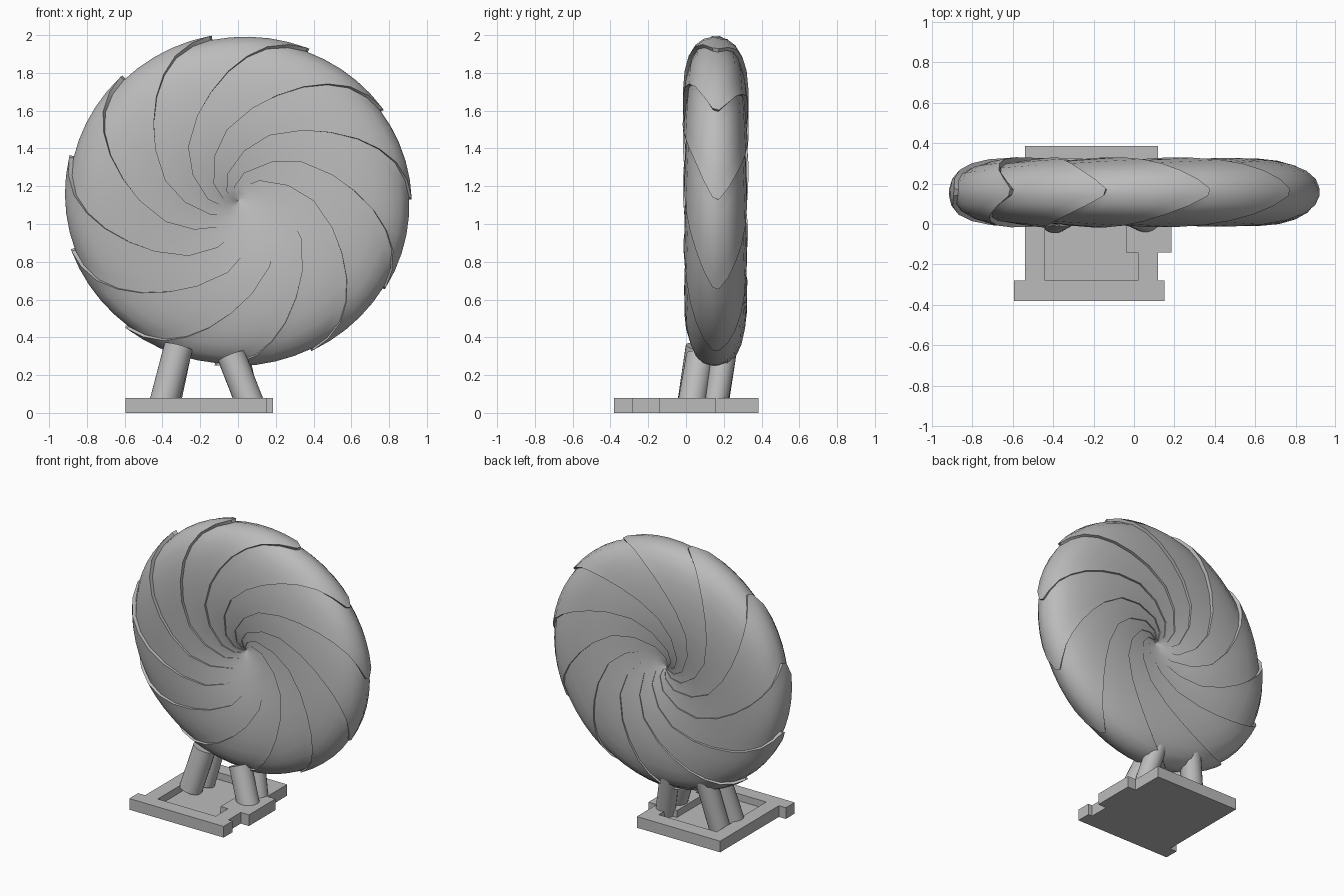
import bpy, bmesh
from math import radians, cos, sin
from mathutils import Vector

cube = bpy.data.objects.get("Cube")
if cube:
    bpy.data.objects.remove(cube, do_unlink=True)

grey = bpy.data.materials.new("plain_grey")
grey.use_nodes = True
grey.diffuse_color = (0.5, 0.5, 0.5, 1)
grey.node_tree.nodes["Principled BSDF"].inputs["Base Color"].default_value = (0.5, 0.5, 0.5, 1)


def finish(bm, name, smooth=False):
    """Turn a bmesh into a named grey object."""
    bmesh.ops.recalc_face_normals(bm, faces=bm.faces)
    mesh = bpy.data.meshes.new(name)
    bm.to_mesh(mesh)
    bm.free()
    obj = bpy.data.objects.new(name, mesh)
    bpy.context.collection.objects.link(obj)
    mesh.materials.append(grey)
    if smooth:
        bpy.ops.object.select_all(action='DESELECT')
        obj.select_set(True)
        bpy.context.view_layer.objects.active = obj
        bpy.ops.object.shade_smooth_by_angle(angle=radians(35))
    return obj


def box(name, x0, x1, y0, y1, z0, z1):
    bm = bmesh.new()
    bmesh.ops.create_cube(bm, size=1)
    for v in bm.verts:
        v.co = ((x0 + x1) / 2 + v.co.x * (x1 - x0),
                (y0 + y1) / 2 + v.co.y * (y1 - y0),
                (z0 + z1) / 2 + v.co.z * (z1 - z0))
    return finish(bm, name)


def leg(name, bottom, top, radius):
    bottom, top = Vector(bottom), Vector(top)
    axis = top - bottom
    bm = bmesh.new()
    bmesh.ops.create_cone(bm, cap_ends=True, segments=20, radius1=radius,
                          radius2=radius, depth=axis.length)
    turn = axis.to_track_quat('Z', 'Y')
    for v in bm.verts:
        v.co = turn @ v.co + (bottom + top) / 2
    return finish(bm, name, True)


def swirl_disc():
    """Dished disc of overlapping spiral strips, closed over the rim."""
    # radius, half thickness, twist in degrees from hub to rim
    half = [(0.02, 0.07, 165), (0.08, 0.085, 135), (0.16, 0.108, 108),
            (0.28, 0.133, 80), (0.40, 0.15, 62), (0.52, 0.158, 45),
            (0.62, 0.157, 34), (0.72, 0.148, 25), (0.80, 0.128, 18),
            (0.86, 0.098, 12), (0.895, 0.06, 6), (0.91, 0.015, 1)]
    profile = [(r, -d, t) for r, d, t in half] + [(r, d, t) for r, d, t in reversed(half)]
    strips, cuts = 11, 5
    step = 360 / strips
    bm = bmesh.new()
    columns = []
    for s in range(strips):
        for c in range(cuts + 1):
            u = c / cuts
            column = []
            for i, (r, d, twist) in enumerate(profile):
                before = profile[max(i - 1, 0)]
                after = profile[min(i + 1, len(profile) - 1)]
                out = Vector((after[1] - before[1], before[0] - after[0])).normalized()
                a = radians(98 + (s + u) * step + twist - 25 * d)
                # strips stand proud at one edge, most strongly at the upper right side
                proud = 0.018 + 0.007 * cos(a - radians(130))
                lift = proud * (0.7 - u) * min(1, 0.25 + r * 1.2)
                rr, dd = r + out.x * lift, d + out.y * lift
                column.append(bm.verts.new((rr * cos(a), 0.157 + dd,
                                            1.122 + 0.955 * rr * sin(a))))
            columns.append(column)
    for i, col in enumerate(columns):
        nxt = columns[(i + 1) % len(columns)]
        for j in range(len(profile) - 1):
            bm.faces.new((col[j], nxt[j], nxt[j + 1], col[j + 1]))
    # hub caps
    for row in (0, -1):
        hub = bm.verts.new((0, 0.157 + profile[row][1] * 0.9, 1.122))
        for i, col in enumerate(columns):
            bm.faces.new((hub, col[row], columns[(i + 1) % len(columns)][row]))
    return finish(bm, "swirl_disc", True)


swirl_disc()

# Base tray: floor, raised rails and side block
H = 0.08
box("base_floor", -0.44, 0.02, -0.28, 0.28, 0, 0.03)
box("front_rail", -0.595, 0.152, -0.38, -0.28, 0, H)
box("back_rail", -0.54, 0.12, 0.28, 0.385, 0, H)
box("right_rail", -0.54, -0.44, -0.28, 0.28, 0, H)
box("left_rail_front", 0.02, 0.12, -0.28, -0.14, 0, H)
box("side_block", -0.04, 0.185, -0.14, 0.16, 0, H)
box("left_rail_back", 0.02, 0.12, 0.16, 0.28, 0, H)

# Slanted legs leaning in towards the disc
leg("front_right_leg", (-0.395, 0.03, 0.045), (-0.315, 0.075, 0.35), 0.077)
leg("front_left_leg", (0.065, 0.03, 0.045), (-0.035, 0.075, 0.30), 0.075)
leg("back_right_leg", (-0.375, 0.155, 0.045), (-0.30, 0.21, 0.40), 0.07)
leg("back_left_leg", (0.055, 0.155, 0.045), (-0.02, 0.21, 0.36), 0.065)
